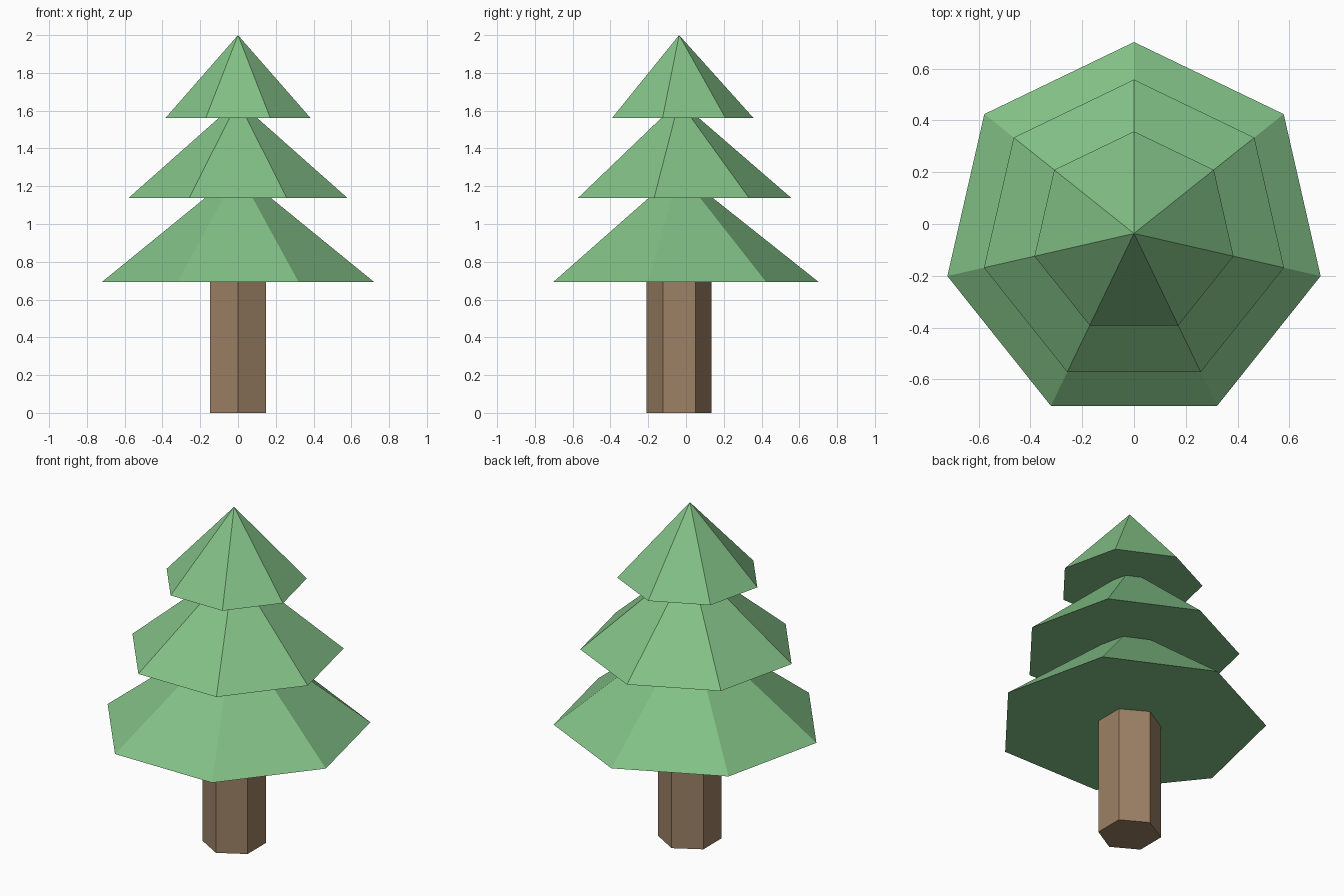
import bpy
import math

if "Cube" in bpy.data.objects:
    bpy.data.objects.remove(bpy.data.objects["Cube"])

CENTRE_Y = -0.0366  # the heptagon's axis sits slightly forward of the bounds centre


def material(name, colour):
    mat = bpy.data.materials.new(name)
    mat.diffuse_color = (*colour, 1.0)
    mat.use_nodes = True
    mat.node_tree.nodes["Principled BSDF"].inputs["Base Color"].default_value = mat.diffuse_color
    return mat


def prism(name, sides, z0, z1, r0, r1, mat):
    """Flat-shaded tapered prism or cone with one corner towards the back (+y)."""
    bpy.ops.mesh.primitive_cone_add(vertices=sides, radius1=r0, radius2=r1,
                                    depth=z1 - z0, location=(0, CENTRE_Y, (z0 + z1) / 2))
    obj = bpy.context.object
    obj.name = name
    # Turn the mesh so that its first base corner points along +y
    first = max((v.co for v in obj.data.vertices if v.co.z < 0), key=lambda c: c.y)
    obj.rotation_euler.z = math.pi / 2 - math.atan2(first.y, first.x)
    obj.data.materials.append(mat)
    return obj


green = material("leaf green", (0.225, 0.53, 0.24))
brown = material("bark brown", (0.335, 0.22, 0.13))

# Hexagonal trunk, tucked just inside the lowest tier
prism("trunk", 6, 0.0, 0.71, 0.172, 0.172, brown)

# Seven-sided foliage tiers, each sunk slightly into the one above
prism("lower_foliage", 7, 0.693, 1.148, 0.739, 0.166, green)
prism("middle_foliage", 7, 1.138, 1.572, 0.594, 0.092, green)
prism("top_foliage", 7, 1.561, 2.0, 0.394, 0.0, green)
